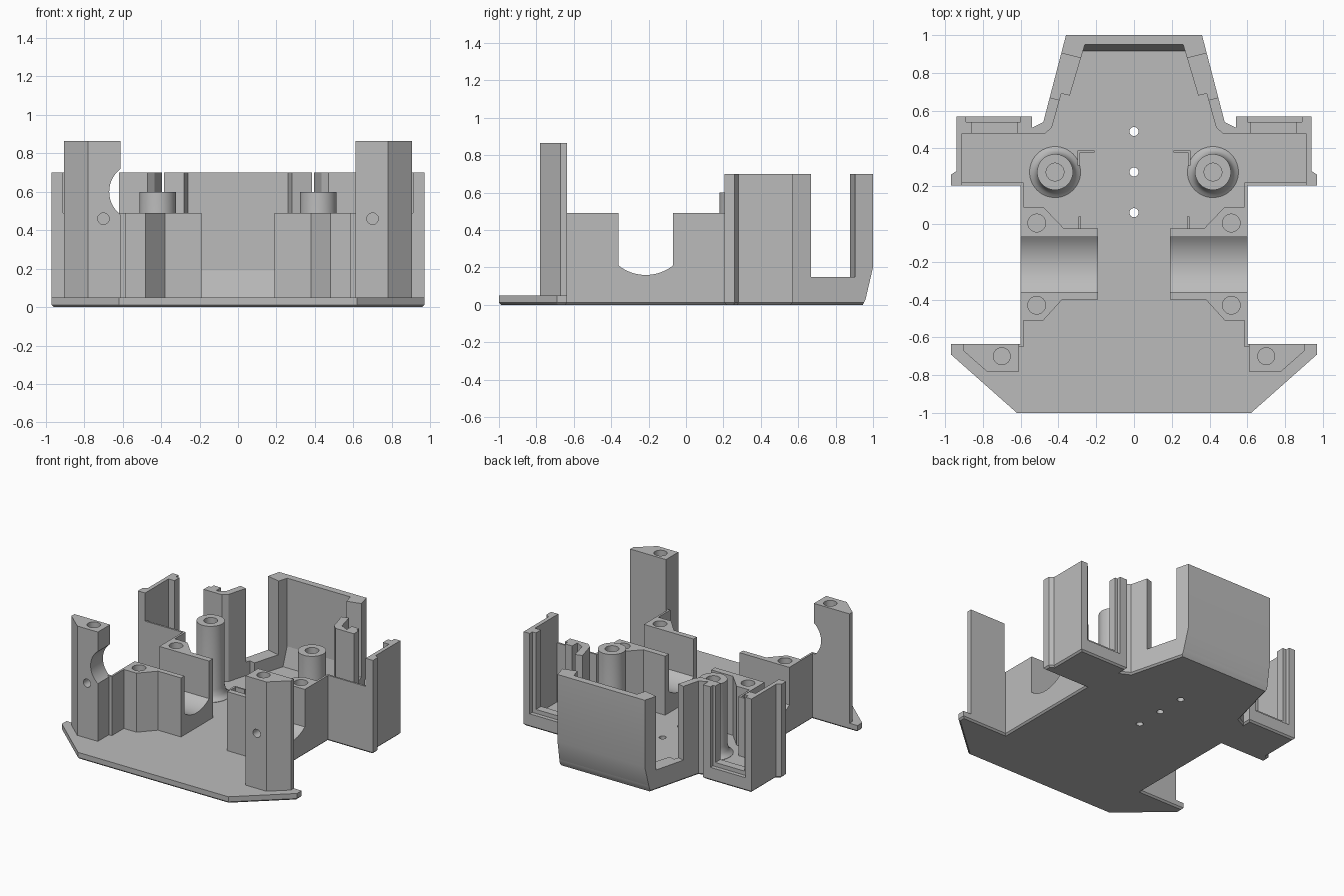
import bpy, bmesh, math
from mathutils import Matrix, Vector

cube = bpy.data.objects.get("Cube")
if cube:
    bpy.data.objects.remove(cube, do_unlink=True)

grey = bpy.data.materials.new("plain grey")
grey.use_nodes = True
colour = (0.5, 0.5, 0.5, 1)
grey.diffuse_color = colour
grey.node_tree.nodes["Principled BSDF"].inputs["Base Color"].default_value = colour

FLOOR, LOW, HIGH, TALL = 0.05, 0.49, 0.7, 0.865
parts = []


def finish(name, bm, part=True):
    bmesh.ops.recalc_face_normals(bm, faces=bm.faces)
    mesh = bpy.data.meshes.new(name)
    bm.to_mesh(mesh)
    bm.free()
    ob = bpy.data.objects.new(name, mesh)
    bpy.context.collection.objects.link(ob)
    if part:
        mesh.materials.append(grey)
        parts.append(ob)
    else:
        ob.hide_render = True
    return ob


def prism(name, pts, a, b, axis="z", side=1, part=True, chamfer=0):
    """Extrude a flat outline from a to b along z or x; side mirrors in x."""
    bm = bmesh.new()

    def place(p, w):
        x, y, z = (p[0], p[1], w) if axis == "z" else (w, p[0], p[1])
        return bm.verts.new((x * side, y, z))

    low = [place(p, a) for p in pts]
    high = [place(p, b) for p in pts]
    base = bm.faces.new(low)
    bm.faces.new(high)
    for i in range(len(pts)):
        j = (i + 1) % len(pts)
        bm.faces.new((low[i], low[j], high[j], high[i]))
    if chamfer:
        bmesh.ops.recalc_face_normals(bm, faces=bm.faces)
        bmesh.ops.bevel(bm, geom=list(base.edges), offset=chamfer, segments=1,
                        affect="EDGES", profile=0.5)
    return finish(name, bm, part)


def box(name, x0, x1, y0, y1, z0, z1, side=1, part=True):
    return prism(name, [(x0, y0), (x1, y0), (x1, y1), (x0, y1)], z0, z1,
                 side=side, part=part)


def rod(centre, radius, length, axis="z"):
    """Round cutter centred on a point."""
    bm = bmesh.new()
    turn = Matrix.Rotation(math.pi / 2, 4, "X") if axis == "y" else Matrix()
    bmesh.ops.create_cone(bm, cap_ends=True, segments=48, radius1=radius,
                          radius2=radius, depth=length,
                          matrix=Matrix.Translation(centre) @ turn)
    return finish("cutter", bm, part=False)


def cut(ob, *cutters):
    for cutter in cutters:
        mod = ob.modifiers.new("cut", "BOOLEAN")
        mod.operation, mod.solver, mod.object = "DIFFERENCE", "EXACT", cutter
        bpy.context.view_layer.objects.active = ob
        bpy.ops.object.modifier_apply(modifier=mod.name)
        bpy.data.objects.remove(cutter, do_unlink=True)


def lathe(name, profile, x, y):
    bm = bmesh.new()
    vs = [bm.verts.new((x + r, y, z)) for r, z in profile]
    edges = [bm.edges.new(pair) for pair in zip(vs, vs[1:])]
    bmesh.ops.spin(bm, geom=vs + edges, cent=(x, y, 0), axis=(0, 0, 1),
                   angle=math.tau, steps=48)
    bmesh.ops.remove_doubles(bm, verts=bm.verts, dist=0.0005)
    return finish(name, bm)


def tail_slope():
    """Cutter for the sloping underside of the rear."""
    return prism("cutter", [(0.93, -0.03), (0.96, 0.03), (1.002, 0.21),
                            (1.1, 0.21), (1.1, -0.03)], -0.6, 0.6, "x", part=False)


# Base plate with three centre holes
half = [(0.62, -1), (0.97, -0.69), (0.97, -0.635), (0.6, -0.635), (0.6, 0.205),
        (0.97, 0.205), (0.97, 0.26), (0.94, 0.28), (0.94, 0.57), (0.54, 0.57),
        (0.54, 0.51), (0.48, 0.54), (0.36, 1)]
plate = prism("base_plate", half + [(-x, y) for x, y in reversed(half)],
              0, FLOOR, chamfer=0.012)
cut(plate, tail_slope(), *[rod((0, y, 0), 0.024, 0.3) for y in (0.06, 0.275, 0.49)])

# Sloping inner foot of the rear wall
prism("rear_wall_foot", [(0.915, 0.045), (0.952, 0.2), (0.97, 0.2), (0.955, 0.045)],
      -0.27, 0.27, "x")

for side, label in ((1, "left"), (-1, "right")):
    # Rear shroud wall joined to the back wall of the side bay
    shroud = prism(label + "_rear_wall", [
        (0, 1), (0.36, 1), (0.48, 0.54), (0.54, 0.51), (0.54, 0.57), (0.94, 0.57),
        (0.94, 0.48), (0.47, 0.48), (0.435, 0.51), (0.385, 0.69), (0.34, 0.68),
        (0.26, 0.95), (0, 0.95)], 0.02, HIGH, side=side)
    side_window = prism("cutter", [(0.544, 0.695), (0.482, 0.93), (0.143, 0.842),
                                   (0.205, 0.607)], 0.15, 1, side=side, part=False)
    cut(shroud, tail_slope(), side_window,
        box("cutter", 0.6, 0.89, 0.54, 0.62, 0.1, 1, side, False),
        box("cutter", 0.62, 0.86, 0.44, 0.6, 0.13, 1, side, False))

    # Side bay: thick outer wall and thin front wall
    prism(label + "_bay_outer_wall", [(0.91, 0.49), (0.91, 0.205), (0.97, 0.205),
          (0.97, 0.26), (0.94, 0.28), (0.94, 0.49)], 0.02, HIGH, side=side)
    box(label + "_bay_front_wall", 0.585, 0.915, 0.205, 0.219, 0.02, LOW, side)

    # Motor cradle with round-bottomed trough
    cradle = prism(label + "_motor_cradle", [
        (0.19, -0.4), (0.38, -0.4), (0.48, -0.51), (0.585, -0.51), (0.585, -0.65),
        (0.6, -0.65), (0.6, 0.21), (0.585, 0.21), (0.585, 0.09), (0.48, 0.09),
        (0.37, 0.0 - 0.025), (0.19, -0.025)], 0.02, LOW, side=side)
    mid, reach, radius = -0.215, 0.145, 0.235
    span = math.asin(reach / radius)
    trough = [(mid + radius * math.sin(t), 0.395 - radius * math.cos(t))
              for t in [span * (i / 8 - 1) for i in range(17)]]
    trough += [(mid + reach, 1), (mid - reach, 1)]
    cut(cradle, prism("cutter", trough, 0.1, 0.7, "x", side, False),
        *[rod((0.515 * side, y, LOW), 0.047, 0.5) for y in (-0.43, 0.005)])

    # Front corner pillar with screw hole and small front hole
    pillar = prism(label + "_front_pillar", [
        (0.61, -0.78), (0.78, -0.78), (0.905, -0.67), (0.905, -0.635),
        (0.61, -0.635)], 0.02, TALL, side=side)
    cut(pillar, rod((0.7 * side, -0.7, TALL), 0.045, 0.4),
        rod((0.7 * side, -0.78, 0.46), 0.03, 0.16, "y"))
    if side < 0:
        cut(pillar, rod((-0.52, -0.7, 0.6), 0.15, 0.4, "y"))
    box(label + "_pillar_web", 0.585, 0.62, -0.65, -0.635, 0.02, LOW, side)

    # Round screw post with flared foot
    lathe(label + "_screw_post", [
        (0, 0.03), (0.135, 0.03), (0.135, 0.052), (0.117, 0.065), (0.104, 0.085),
        (0.095, 0.125), (0.095, 0.6), (0.047, 0.6), (0.047, 0.25), (0, 0.25)],
        0.418 * side, 0.275)

    # Low locating ribs on the floor
    box(label + "_rib_across", 0.21, 0.3, 0.378, 0.39, 0.04, 0.1, side)
    box(label + "_rib_along", 0.285, 0.3, 0.31, 0.39, 0.04, 0.1, side)
    box(label + "_cradle_rib", 0.28, 0.295, -0.03, 0.04, 0.04, 0.1, side)

# Smooth the round surfaces, keep edges sharp
bpy.ops.object.select_all(action="DESELECT")
for ob in parts:
    ob.select_set(True)
bpy.context.view_layer.objects.active = plate
bpy.ops.object.shade_smooth_by_angle(angle=math.radians(30))
